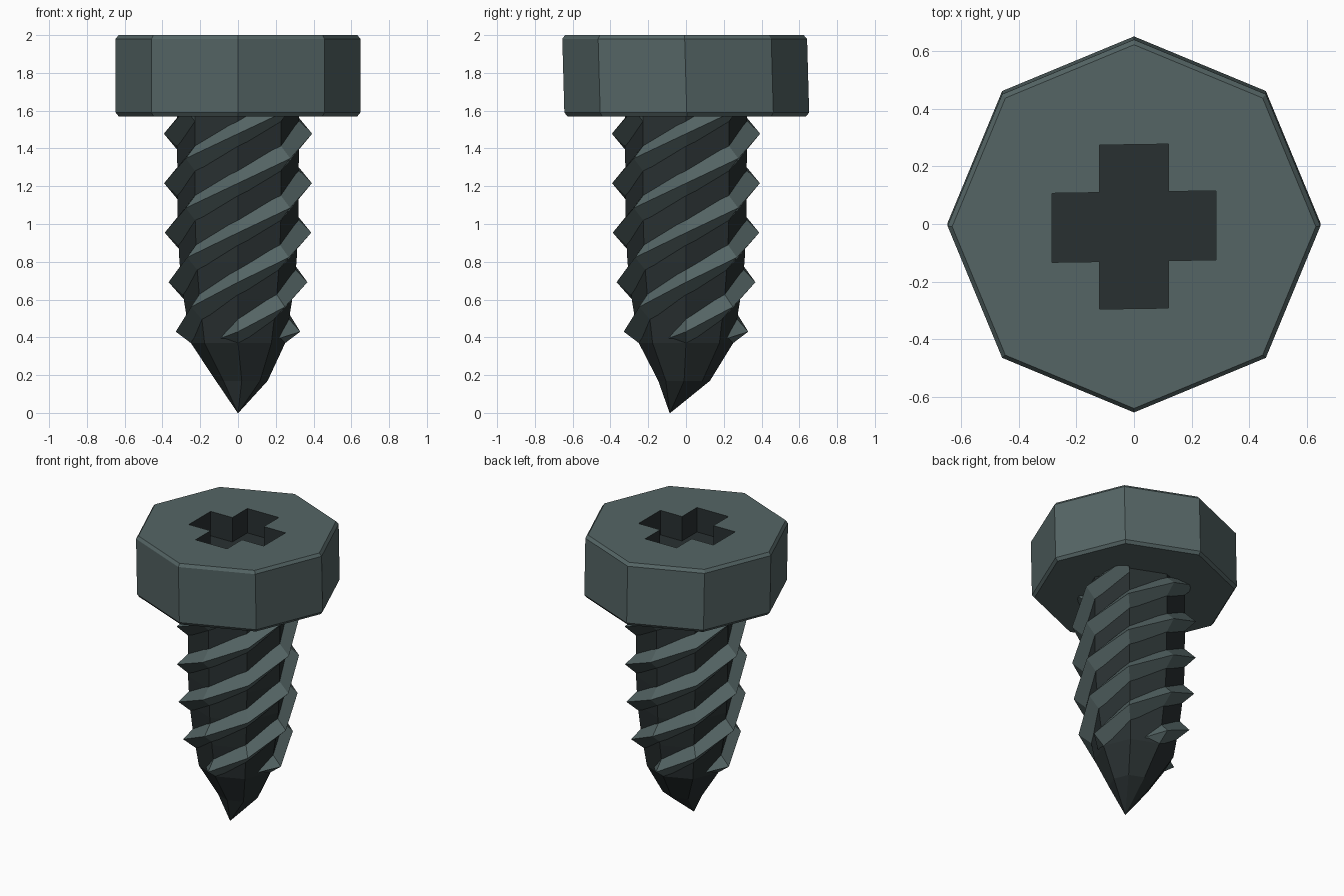
import bpy, bmesh
from math import cos, sin, radians

if "Cube" in bpy.data.objects:
    bpy.data.objects.remove(bpy.data.objects["Cube"])


def material(name, color):
    m = bpy.data.materials.new(name)
    m.diffuse_color = (*color, 1)
    m.use_nodes = True
    m.node_tree.nodes["Principled BSDF"].inputs["Base Color"].default_value = m.diffuse_color
    return m


steel = material("slate_steel", (0.09, 0.13, 0.13))
dark = material("dark_steel", (0.022, 0.03, 0.031))


def make_object(name, bm, mat):
    bmesh.ops.recalc_face_normals(bm, faces=bm.faces[:])
    me = bpy.data.meshes.new(name)
    bm.to_mesh(me)
    bm.free()
    ob = bpy.data.objects.new(name, me)
    bpy.context.collection.objects.link(ob)
    me.materials.append(mat)
    return ob


def loft(bm, rings):
    """Skin a list of closed vertex rings and cap both ends."""
    n = len(rings[0])
    for a, b in zip(rings, rings[1:]):
        for i in range(n):
            j = (i + 1) % n
            bm.faces.new((a[i], a[j], b[j], b[i]))
    bm.faces.new(rings[0][::-1])
    bm.faces.new(rings[-1])


def octagon(bm, r, z, cx=0.0, cy=0.0):
    return [bm.verts.new((cx + r * cos(radians(45 * i)), cy + r * sin(radians(45 * i)), z))
            for i in range(8)]


# Head: chamfered octagon, leaning very slightly
bm = bmesh.new()
loft(bm, [octagon(bm, r, z, cy=cy) for r, z, cy in
          [(0.632, 1.57, 0.004), (0.648, 1.59, 0.004),
           (0.648, 1.98, -0.007), (0.632, 2.0, -0.009)]])
head = make_object("head", bm, steel)
head.data.materials.append(dark)

# Cross-shaped drive recess
W, L = 0.12, 0.285
cross = [(L, -W), (L, W), (W, W), (W, L), (-W, L), (-W, W),
         (-L, W), (-L, -W), (-W, -W), (-W, -L), (W, -L), (W, -W)]
bm = bmesh.new()
loft(bm, [[bm.verts.new((x, y - 0.009 + 0.015 * x, z)) for x, y in cross] for z in (1.83, 2.1)])
cutter = make_object("recess_cutter", bm, steel)
cutter.data.materials.append(dark)
for p in cutter.data.polygons:
    p.material_index = 1
cutter.hide_render = True
cutter.display_type = 'WIRE'
mod = head.modifiers.new("recess", 'BOOLEAN')
mod.operation = 'DIFFERENCE'
mod.solver = 'EXACT'
mod.object = cutter

# Shaft: eight-sided, tapering to an off-centre tip
profile = [(1.6, 0.323), (1.0, 0.32), (0.8, 0.31), (0.6, 0.287), (0.37, 0.25)]
bm = bmesh.new()
rings = [octagon(bm, r, z) for z, r in profile]
rings.append(octagon(bm, 0.137, 0.17, 0.02, -0.01))
rings.append(octagon(bm, 0.002, 0.0, 0.0, -0.085))
loft(bm, rings)
make_object("shaft", bm, dark)


def shaft_radius(z):
    if z >= profile[0][0]:
        return profile[0][1]
    for (z1, r1), (z0, r0) in zip(profile, profile[1:]):
        if z >= z0:
            return r0 + (r1 - r0) * (z - z0) / (z1 - z0)
    return profile[-1][1] - (profile[-1][0] - z) * 0.56


# Four interleaved triangular threads, each starting from a thin wedge
for k in range(4):
    bm = bmesh.new()
    sections = [(247.5, 0.395, 0.01, 0.005, 0.92)]
    sections += [(270 + 45 * i, 0.43 + 0.131 * i, 0.08, 0.07, 1.0) for i in range(10)]
    rings = []
    for angle, z, half, height, scale in sections:
        a = radians(angle + 90 * k)
        ring = []
        for dz, dr in [(-half, -0.015), (0, height), (half, -0.015)]:
            r = scale * shaft_radius(z + dz) + dr
            ring.append(bm.verts.new((r * cos(a), r * sin(a), z + dz)))
        rings.append(ring)
    loft(bm, rings)
    make_object(f"thread_{k + 1}", bm, steel)
